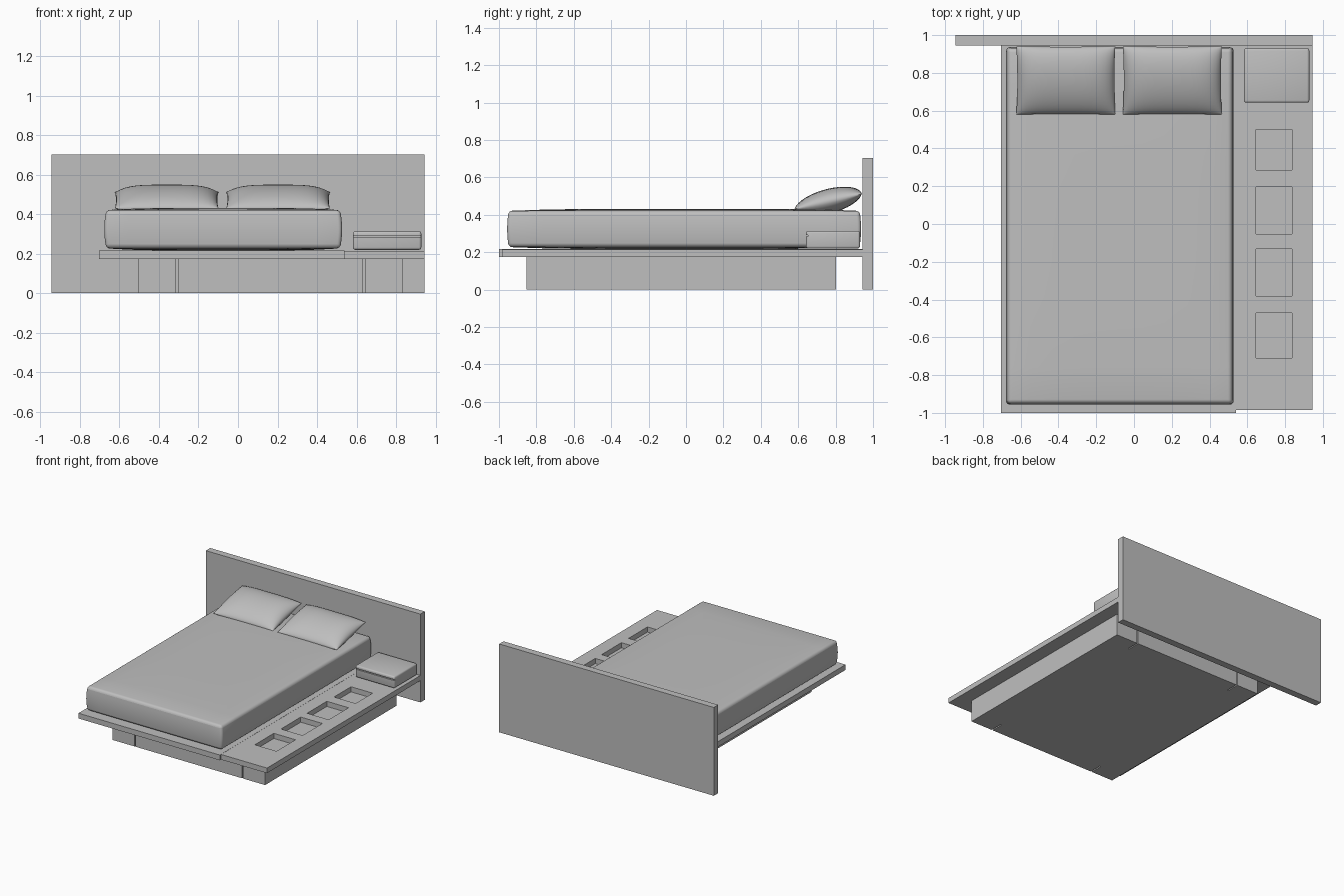
import bpy, bmesh, math
from mathutils import Vector

old = bpy.data.objects.get("Cube")
if old:
    bpy.data.objects.remove(old, do_unlink=True)

grey = bpy.data.materials.new("plain grey")
grey.use_nodes = True
grey.diffuse_color = (0.52, 0.52, 0.52, 1)
grey.node_tree.nodes["Principled BSDF"].inputs["Base Color"].default_value = (0.52, 0.52, 0.52, 1)


def finish(name, bm):
    bmesh.ops.recalc_face_normals(bm, faces=bm.faces)
    mesh = bpy.data.meshes.new(name)
    bm.to_mesh(mesh)
    bm.free()
    mesh.materials.append(grey)
    obj = bpy.data.objects.new(name, mesh)
    bpy.context.collection.objects.link(obj)
    return obj


def activate(obj):
    bpy.ops.object.select_all(action='DESELECT')
    obj.select_set(True)
    bpy.context.view_layer.objects.active = obj


def add_box(bm, x, y, z):
    """Box from (low, high) pairs along each axis."""
    lo, hi = Vector((x[0], y[0], z[0])), Vector((x[1], y[1], z[1]))
    verts = bmesh.ops.create_cube(bm, size=1)["verts"]
    for v in verts:
        v.co = Vector(((lo[i] + hi[i]) / 2 + v.co[i] * (hi[i] - lo[i]) for i in range(3)))


def box(name, x, y, z):
    bm = bmesh.new()
    add_box(bm, x, y, z)
    return finish(name, bm)


def cut(obj, boxes):
    """Subtract a set of boxes from the object."""
    bm = bmesh.new()
    for b in boxes:
        add_box(bm, *b)
    cutter = finish(obj.name + "_cutter", bm)
    cutter.hide_render = True
    mod = obj.modifiers.new("cut", 'BOOLEAN')
    mod.operation, mod.solver, mod.object = 'DIFFERENCE', 'EXACT', cutter
    activate(obj)
    bpy.ops.object.modifier_apply(modifier=mod.name)
    bpy.data.objects.remove(cutter, do_unlink=True)


def soften(obj, width, segments):
    """Round the sharp edges and shade smooth."""
    mod = obj.modifiers.new("round", 'BEVEL')
    mod.width, mod.segments = width, segments
    mod.limit_method, mod.angle_limit = 'ANGLE', math.radians(40)
    activate(obj)
    bpy.ops.object.modifier_apply(modifier=mod.name)
    bpy.ops.object.shade_smooth_by_angle(angle=math.radians(35))


# Headboard and bed platform
box("headboard", (-0.945, 0.945), (0.945, 1.0), (0, 0.703))
box("bed_platform", (-0.705, 0.54), (-1.0, 0.945), (0.174, 0.216))

# Side platform with four square wells
side = box("side_platform", (0.54, 0.945), (-0.985, 0.945), (0.174, 0.215))
wells = [(0.286, 0.5), (-0.053, 0.196), (-0.381, -0.132), (-0.709, -0.471)]
cut(side, [((0.645, 0.836), y, (0.1, 0.3)) for y in wells])

# Plinth with narrow slots at both ends
plinth = box("plinth", (-0.506, 0.836), (-0.853, 0.802), (0, 0.174))
cut(plinth, [((x, x + 0.01), y, (-0.1, 0.3))
             for x in (-0.314, 0.633) for y in ((-1, -0.75), (0.7, 1))])

# Mattress with gently swollen faces
bm = bmesh.new()
bmesh.ops.create_cube(bm, size=2)
bmesh.ops.subdivide_edges(bm, edges=bm.edges[:], cuts=9, use_grid_fill=True)
for v in bm.verts:
    a, b, c = v.co
    v.co = ((-0.075 + a * (0.592 + 0.01 * (1 - c * c))),
            (-0.01 + b * (0.938 + 0.008 * (1 - c * c))),
            (0.324 + c * (0.097 + 0.011 * (1 - a ** 4) * (1 - b ** 4))))
soften(finish("mattress", bm), 0.028, 4)

# Pillows: two swollen skins meeting at a tilted seam
def pillow(name, cx, n=20):
    bm = bmesh.new()
    for side in (1, -1):
        grid = []
        for j in range(n + 1):
            row = []
            for i in range(n + 1):
                # crowd samples towards the seam
                u = math.sin(math.pi * (i / n - 0.5))
                v = math.sin(math.pi * (j / n - 0.5))
                swell = ((1 - u ** 4) * (1 - v ** 2)) ** 0.55
                x = cx + 0.262 * u * (1 - 0.02 * (1 - v * v))
                y = 0.76 + 0.18 * v * (1 - 0.01 * (1 - u * u))
                z = 0.471 + 0.041 * v + side * 0.068 * swell
                row.append(bm.verts.new((x, y, z)))
            grid.append(row)
        for r, s in zip(grid, grid[1:]):
            for i in range(n):
                bm.faces.new((r[i], r[i + 1], s[i + 1], s[i]))
    bmesh.ops.remove_doubles(bm, verts=bm.verts, dist=0.0001)
    obj = finish(name, bm)
    activate(obj)
    bpy.ops.object.shade_smooth_by_angle(angle=math.radians(60))


pillow("right_pillow", -0.361)
pillow("left_pillow", 0.203)

# Bedside box with a drawer groove along its front
bedside = box("bedside_box", (0.582, 0.928), (0.642, 0.93), (0.22, 0.314))
soften(bedside, 0.012, 3)
cut(bedside, [((0.5, 1.0), (0.6, 0.652), (0.284, 0.292))])
activate(bedside)
bpy.ops.object.shade_smooth_by_angle(angle=math.radians(35))
